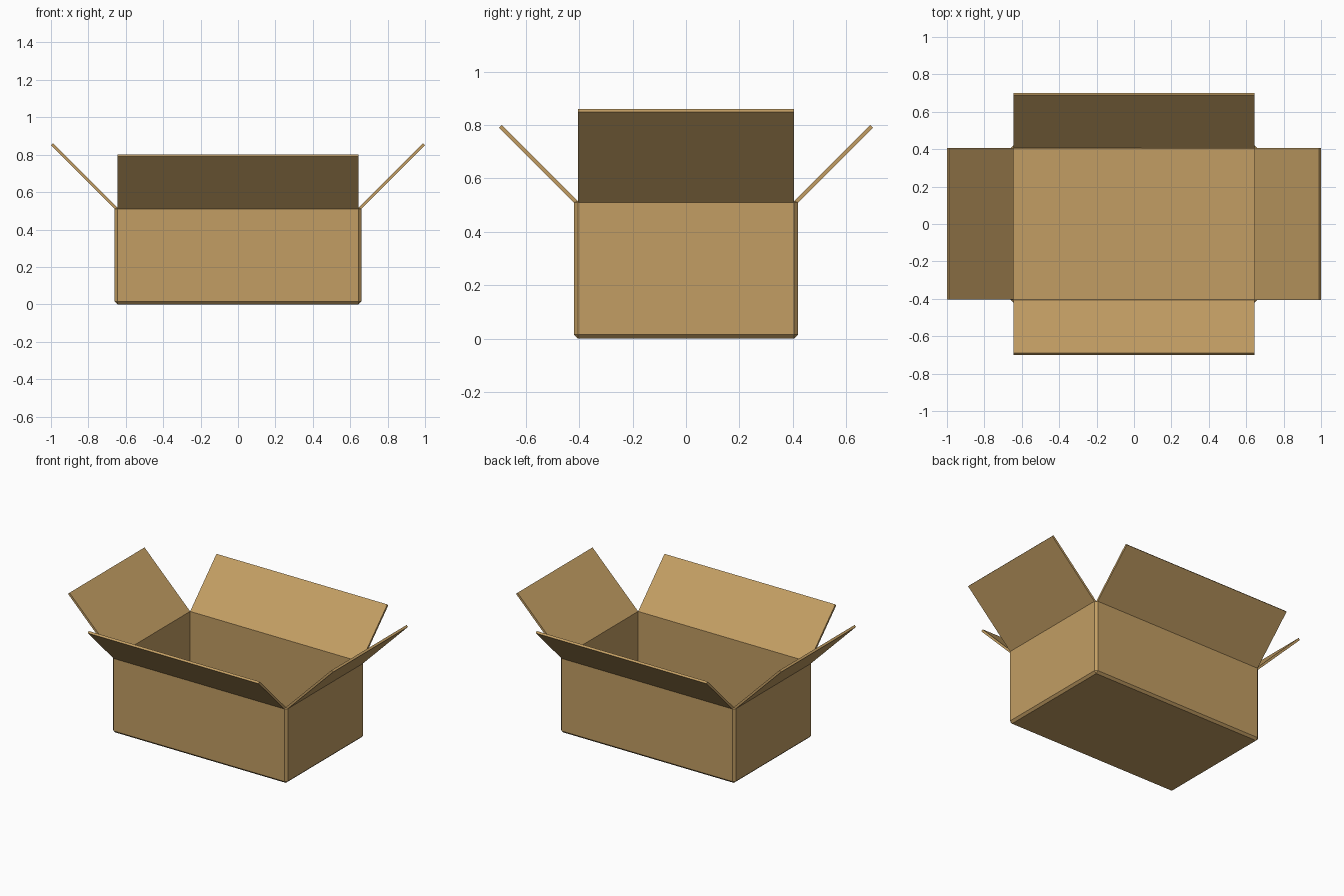
import bpy, bmesh, math
from mathutils import Matrix

cube = bpy.data.objects.get("Cube")
if cube:
    bpy.data.objects.remove(cube, do_unlink=True)

# Inner half width, inner half depth, hinge height, board thickness
W, D, H, T = 0.645, 0.405, 0.516, 0.015
FOLD = T * math.tan(math.pi / 8)   # drop of the outer crease at a 45 degree fold

cardboard = bpy.data.materials.new("cardboard_brown")
COLOR = (0.54, 0.34, 0.125, 1.0)
cardboard.diffuse_color = COLOR
cardboard.use_nodes = True
bsdf = cardboard.node_tree.nodes["Principled BSDF"]
bsdf.inputs["Base Color"].default_value = COLOR
bsdf.inputs["Roughness"].default_value = 0.9


def finish(name, bm):
    bmesh.ops.recalc_face_normals(bm, faces=bm.faces[:])
    mesh = bpy.data.meshes.new(name)
    bm.to_mesh(mesh)
    bm.free()
    mesh.materials.append(cardboard)
    obj = bpy.data.objects.new(name, mesh)
    bpy.context.collection.objects.link(obj)
    return obj


def ring(bm, t, z):
    """Eight points: a rectangle grown by t on each side, with cut corners."""
    pts = [(W + t, -D), (W + t, D), (W, D + t), (-W, D + t),
           (-W - t, D), (-W - t, -D), (-W, -D - t), (W, -D - t)]
    return [bm.verts.new((x, y, z)) for x, y in pts]


# Open box body: underside, chamfer, outer walls, rim, inner walls, floor
bm = bmesh.new()
rings = [ring(bm, t, z) for t, z in
         [(0, 0), (T, T), (T, H - FOLD), (0, H), (0, T)]]
for a, b in zip(rings, rings[1:]):
    for i in range(8):
        j = (i + 1) % 8
        bm.faces.new((a[i], a[j], b[j], b[i]))
bm.faces.new(rings[0])
bm.faces.new(rings[-1])
bmesh.ops.remove_doubles(bm, verts=bm.verts[:], dist=1e-5)
bmesh.ops.dissolve_degenerate(bm, edges=bm.edges[:], dist=1e-5)
finish("box_body", bm)


def flap(name, hinge, half_width, length, angle):
    """Flap leaning out at 45 degrees, drawn toward +x and turned about z."""
    run = length / math.sqrt(2)
    t = T / math.sqrt(2)
    profile = [(0, 0), (T, -FOLD), (run + t, run - t), (run, run)]
    bm = bmesh.new()
    base = bm.faces.new([bm.verts.new((hinge + x, -half_width, H + z))
                         for x, z in profile])
    out = bmesh.ops.extrude_face_region(bm, geom=[base])
    moved = [v for v in out["geom"] if isinstance(v, bmesh.types.BMVert)]
    bmesh.ops.translate(bm, verts=moved, vec=(0, 2 * half_width, 0))
    bmesh.ops.transform(bm, verts=bm.verts[:],
                        matrix=Matrix.Rotation(math.radians(angle), 4, 'Z'))
    return finish(name, bm)


# Four open flaps
flap("left_flap", W, D, 0.487, 0)
flap("back_flap", D, W, 0.402, 90)
flap("right_flap", W, D, 0.487, 180)
flap("front_flap", D, W, 0.402, 270)
